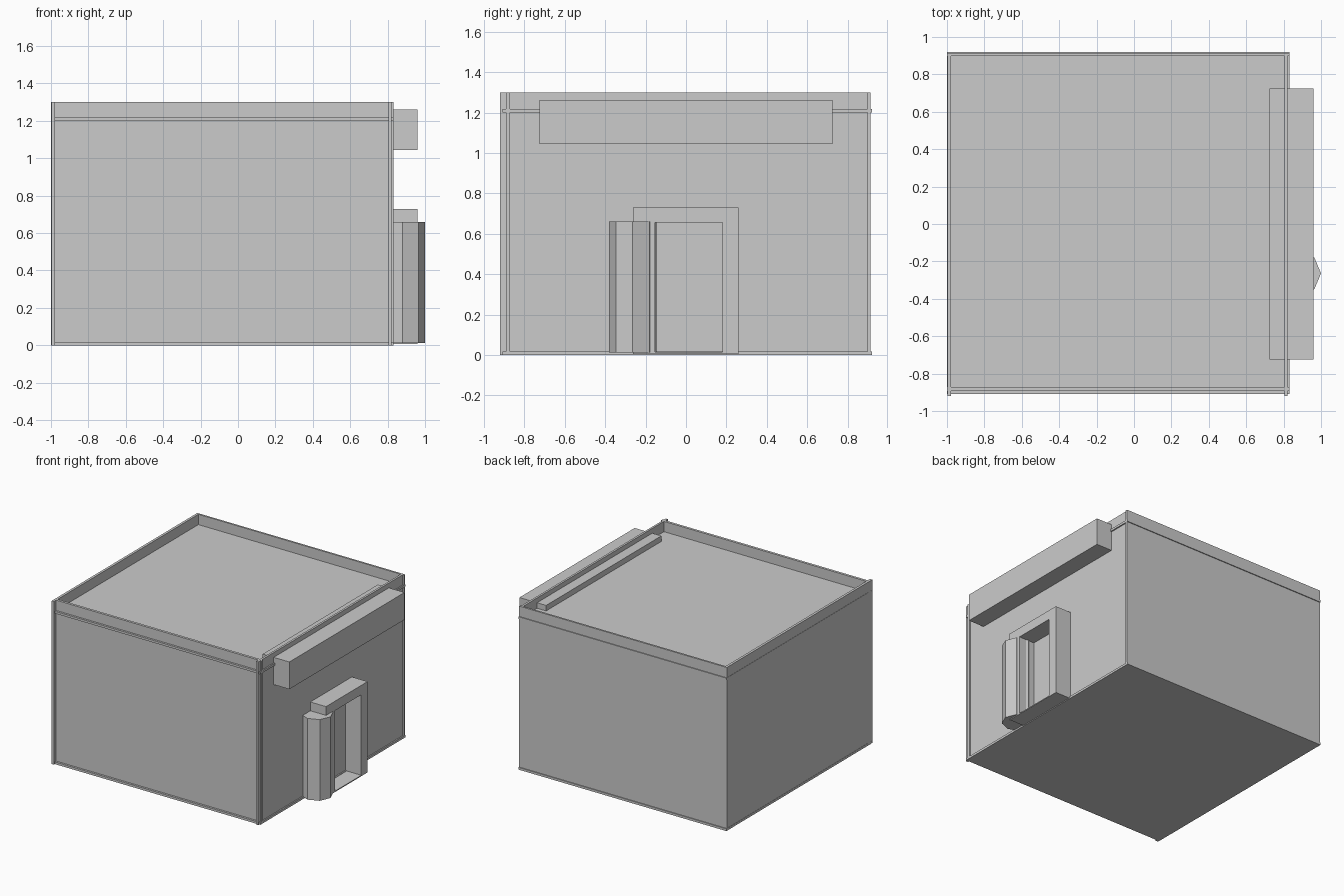
import bpy, bmesh, math

if "Cube" in bpy.data.objects:
    bpy.data.objects.remove(bpy.data.objects["Cube"])


def finish(name, bm):
    bmesh.ops.recalc_face_normals(bm, faces=bm.faces)
    mesh = bpy.data.meshes.new(name)
    bm.to_mesh(mesh)
    bm.free()
    obj = bpy.data.objects.new(name, mesh)
    bpy.context.collection.objects.link(obj)
    return obj


def box(name, x, y, z):
    """Box from (min, max) pairs on each axis."""
    bm = bmesh.new()
    bmesh.ops.create_cube(bm, size=1)
    for v in bm.verts:
        v.co = [lim[0] if c < 0 else lim[1] for c, lim in zip(v.co, (x, y, z))]
    return finish(name, bm)


def prism(name, points, offset):
    """Flat outline pushed along an offset vector."""
    bm = bmesh.new()
    face = bm.faces.new([bm.verts.new(p) for p in points])
    ext = bmesh.ops.extrude_face_region(bm, geom=[face], use_keep_orig=True)
    moved = [g for g in ext["geom"] if isinstance(g, bmesh.types.BMVert)]
    bmesh.ops.translate(bm, verts=moved, vec=offset)
    return finish(name, bm)


H = 1.3
# Interlocking wall panels; side walls overshoot the front wall
box("left_wall", (-0.998, -0.978), (-0.92, 0.91), (0, H))
box("right_wall", (0.805, 0.822), (-0.92, 0.91), (0, H))
box("front_wall", (-1, 0.832), (-0.892, -0.872), (0, H))
box("back_wall", (-1, 0.832), (0.898, 0.913), (0, H))

# Floor and roof slabs, edges showing through the walls
for name, z in (("floor_slab", 0), ("roof_slab", 1.2)):
    box(name, (-1, 0.832), (-0.908, 0.92), (z, z + 0.018))

# Sign board passing through the parapet
box("sign_board", (0.725, 0.96), (-0.725, 0.725), (1.045, 1.262))

# Door surround with thin sill
outline = [(-0.263, 0.006), (-0.153, 0.006), (-0.153, 0.655), (0.18, 0.655),
           (0.18, 0.006), (0.26, 0.006), (0.26, 0.73), (-0.263, 0.73)]
prism("door_frame", [(0.81, y, z) for y, z in outline], (0.15, 0, 0))
box("door_sill", (0.81, 0.96), (-0.153, 0.18), (0.006, 0.014))

# Octagonal column beside the door
ring = [(0.88 + 0.12 * math.cos(i * math.pi / 4),
         -0.264 + 0.118 * math.sin(i * math.pi / 4), 0.013) for i in range(8)]
prism("door_column", ring, (0, 0, 0.647))
